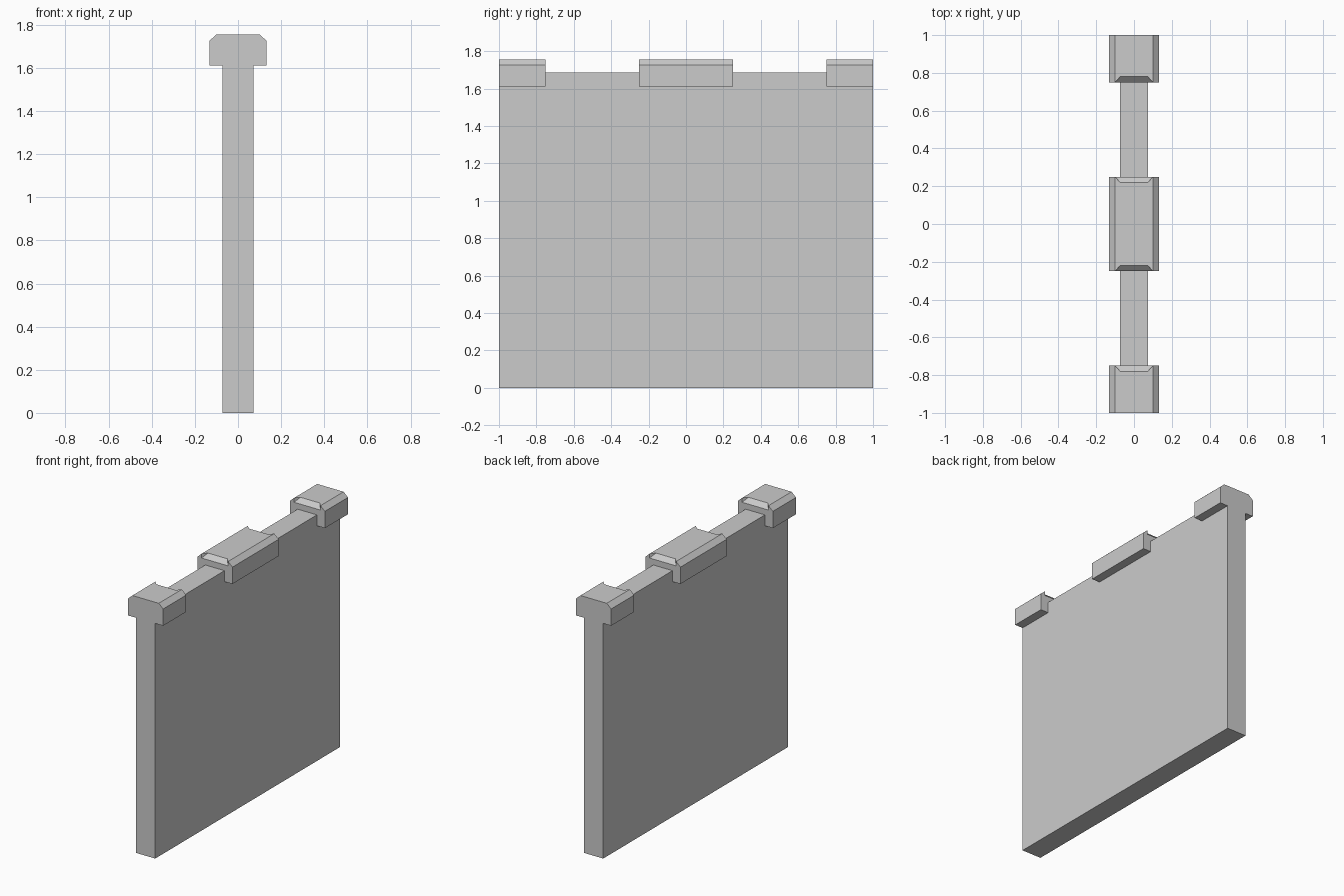
import bpy
import bmesh

WALL_X, WALL_TOP = 0.073, 1.685
CAP_X, CAP_BASE = 0.133, 1.61
RIDGE_X, RIDGE_Z = 0.10, 1.755
BEVEL = 0.03

cube = bpy.data.objects.get("Cube")
if cube:
    bpy.data.objects.remove(cube, do_unlink=True)

stone = bpy.data.materials.new("grey_stone")
stone.use_nodes = True
GREY = (0.6, 0.6, 0.6, 1.0)
stone.diffuse_color = GREY
stone.node_tree.nodes["Principled BSDF"].inputs["Base Color"].default_value = GREY


def finish(bm, name):
    bmesh.ops.recalc_face_normals(bm, faces=bm.faces)
    mesh = bpy.data.meshes.new(name)
    bm.to_mesh(mesh)
    bm.free()
    mesh.materials.append(stone)
    obj = bpy.data.objects.new(name, mesh)
    bpy.context.collection.objects.link(obj)
    return obj


def cap(name, y0, y1, notches):
    """Saddle-shaped coping stone; notches tells which ends have a cut top edge."""
    half = [(WALL_X, WALL_TOP), (WALL_X, CAP_BASE), (CAP_X, CAP_BASE),
            (CAP_X, RIDGE_Z - BEVEL), (RIDGE_X, RIDGE_Z)]
    profile = half + [(-x, z) for x, z in reversed(half)]
    right, left = 4, 5  # ridge points in the profile
    bm = bmesh.new()
    loops = [[bm.verts.new((x, y, z)) for x, z in profile] for y in (y0, y1)]
    a, b = loops

    # Sides, bevels and underside
    for i in range(len(profile)):
        if i != right:
            j = (i + 1) % len(profile)
            bm.faces.new((a[i], a[j], b[j], b[i]))

    # Ends, with a sloped notch between the two ridge corners where wanted
    top_edges = []
    for loop, y, inward, notch in zip(loops, (y0, y1), (1, -1), notches):
        end, edge = list(loop), [loop[right], loop[left]]
        if notch:
            low = [bm.verts.new((s * RIDGE_X, y, RIDGE_Z - BEVEL)) for s in (1, -1)]
            inner = [bm.verts.new((s * WALL_X, y + inward * BEVEL, RIDGE_Z))
                     for s in (1, -1)]
            bm.faces.new((low[0], low[1], inner[1], inner[0]))
            bm.faces.new((loop[right], inner[0], low[0]))
            bm.faces.new((loop[left], low[1], inner[1]))
            end[left:left] = low
            edge[1:1] = inner
        bm.faces.new(end)
        top_edges.append(edge)
    bm.faces.new(top_edges[0] + top_edges[1][::-1])
    return finish(bm, name)


# Wall slab
bm = bmesh.new()
bmesh.ops.create_cube(bm, size=1)
bmesh.ops.scale(bm, vec=(2 * WALL_X, 2, WALL_TOP), verts=bm.verts)
bmesh.ops.translate(bm, vec=(0, 0, WALL_TOP / 2), verts=bm.verts)
finish(bm, "wall_slab")

# Coping stones along the top
cap("front_cap", -1, -0.75, (False, True))
cap("middle_cap", -0.25, 0.25, (True, True))
cap("back_cap", 0.75, 1, (True, False))
